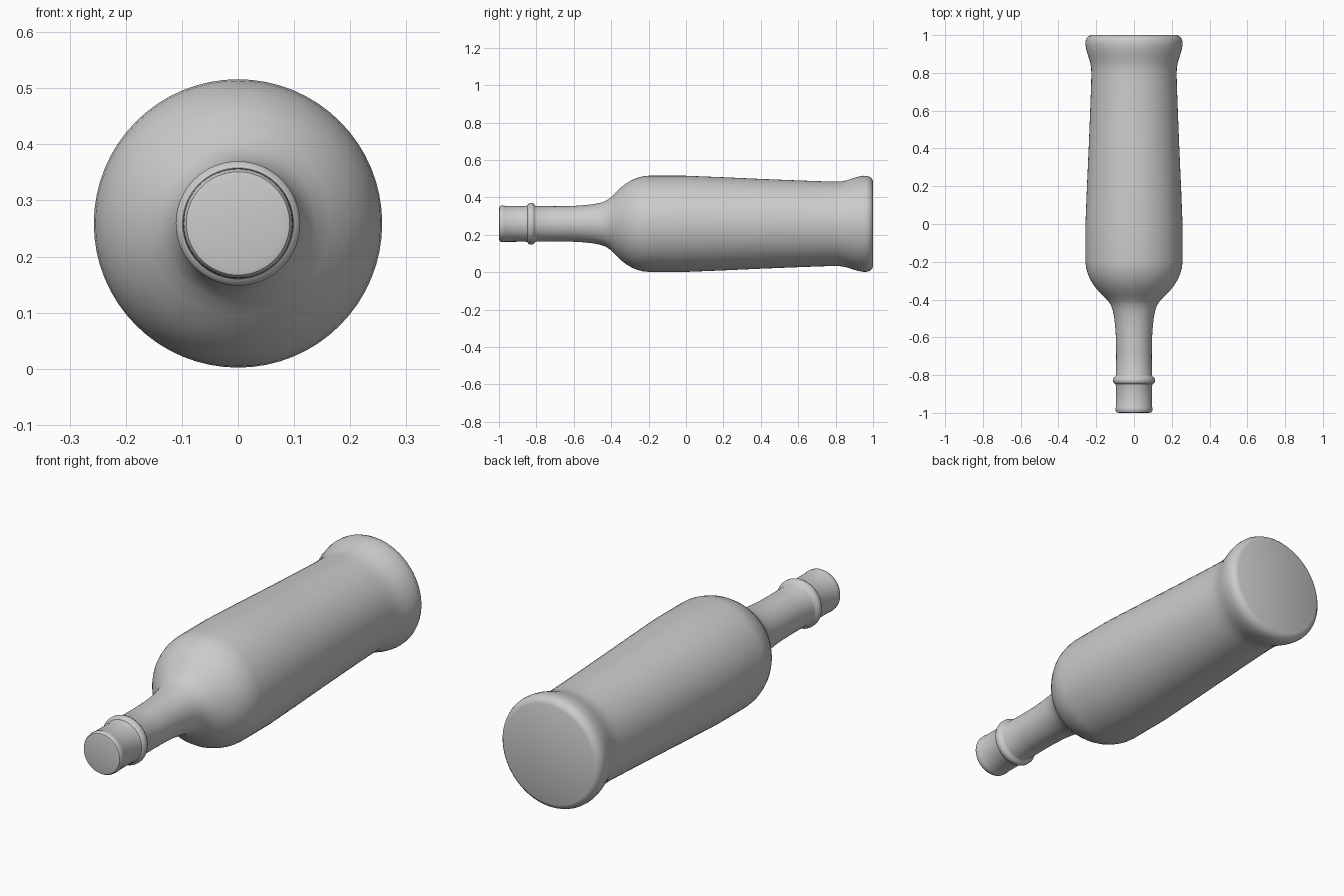
import bpy, bmesh, math

if "Cube" in bpy.data.objects:
    bpy.data.objects.remove(bpy.data.objects["Cube"])

AXIS_Z = 0.259
SEGMENTS = 64


def lathe(name, profile):
    """Revolve (y, radius) points around the horizontal bottle axis."""
    bm = bmesh.new()
    rings = []
    for y, r in profile:
        if r == 0:
            rings.append([bm.verts.new((0, y, AXIS_Z))])
            continue
        ring = []
        for i in range(SEGMENTS):
            a = 2 * math.pi * i / SEGMENTS
            ring.append(bm.verts.new((r * math.cos(a), y, AXIS_Z + r * math.sin(a))))
        rings.append(ring)
    for a, b in zip(rings, rings[1:]):
        for i in range(SEGMENTS):
            j = (i + 1) % SEGMENTS
            if len(a) == 1:
                bm.faces.new((a[0], b[j], b[i]))
            elif len(b) == 1:
                bm.faces.new((a[i], a[j], b[0]))
            else:
                bm.faces.new((a[i], a[j], b[j], b[i]))
    bmesh.ops.recalc_face_normals(bm, faces=bm.faces[:])
    mesh = bpy.data.meshes.new(name)
    bm.to_mesh(mesh)
    bm.free()
    obj = bpy.data.objects.new(name, mesh)
    bpy.context.collection.objects.link(obj)
    bpy.ops.object.select_all(action='DESELECT')
    obj.select_set(True)
    bpy.context.view_layer.objects.active = obj
    bpy.ops.object.shade_smooth_by_angle(angle=math.radians(40))
    return obj


# Whole bottle from the capped mouth to the flared base
lathe("bottle", [
    # cap
    (-1.0, 0), (-1.0, 0.08), (-0.997, 0.092), (-0.99, 0.0965), (-0.975, 0.098),
    (-0.97, 0.096), (-0.91, 0.096), (-0.86, 0.095),
    # neck ring
    (-0.847, 0.099), (-0.842, 0.107), (-0.833, 0.111), (-0.822, 0.111),
    (-0.813, 0.107), (-0.809, 0.099), (-0.80, 0.095),
    # neck
    (-0.70, 0.094), (-0.62, 0.095), (-0.56, 0.098), (-0.50, 0.104),
    (-0.46, 0.112), (-0.43, 0.122), (-0.405, 0.138),
    # shoulder
    (-0.38, 0.163), (-0.35, 0.193), (-0.32, 0.216), (-0.29, 0.234),
    (-0.26, 0.246), (-0.23, 0.254), (-0.20, 0.257),
    # tapered body
    (0.0, 0.257), (0.2, 0.249), (0.4, 0.240), (0.6, 0.232), (0.75, 0.2265),
    (0.80, 0.226), (0.83, 0.227),
    # flared base
    (0.86, 0.233), (0.89, 0.243), (0.92, 0.252), (0.95, 0.257), (0.97, 0.256),
    (0.985, 0.250), (0.995, 0.240), (1.0, 0.228), (1.0, 0),
])
